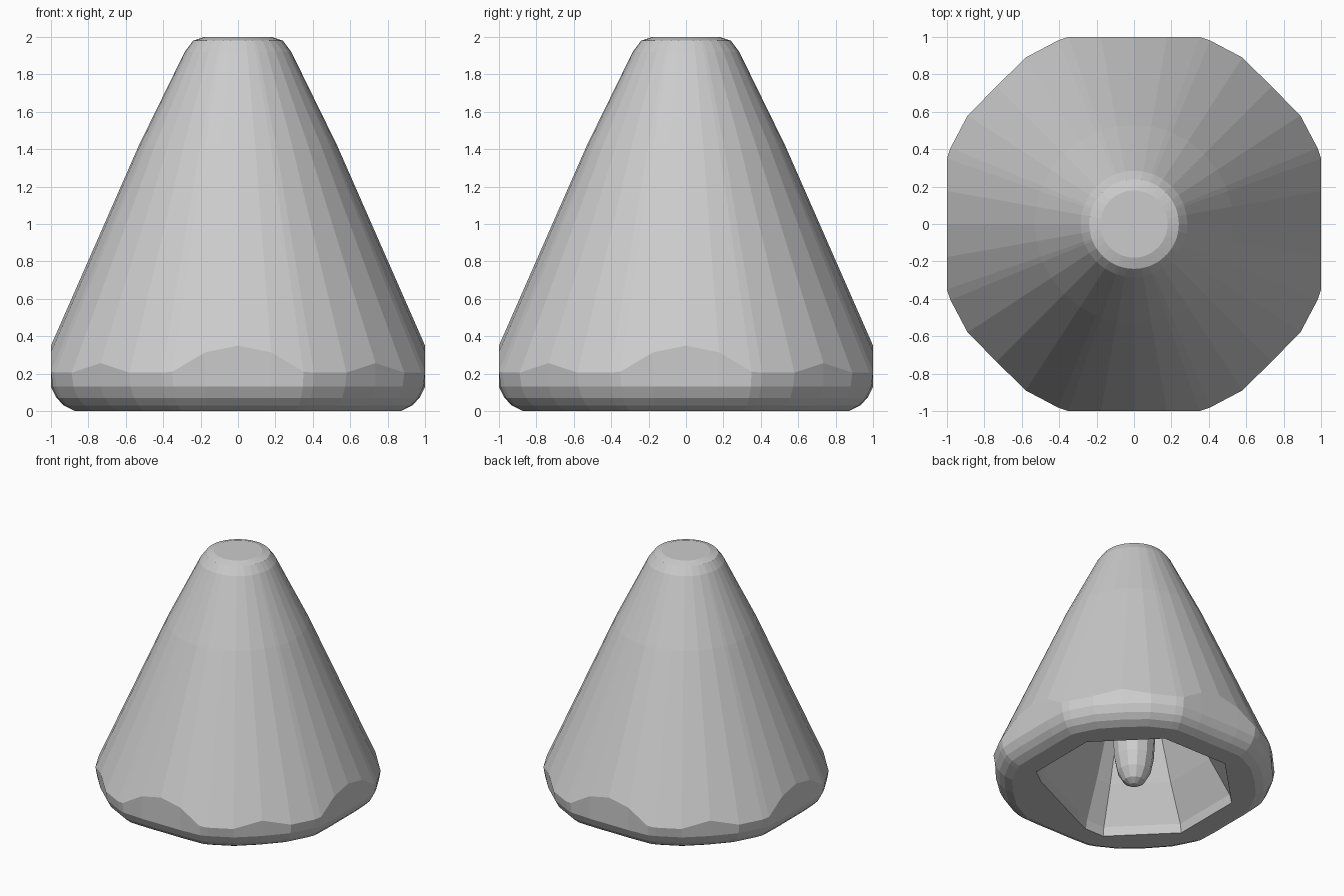
import bpy, bmesh
from math import sin, cos, radians

cube = bpy.data.objects.get("Cube")
if cube:
    bpy.data.objects.remove(cube, do_unlink=True)

grey = bpy.data.materials.new("plain grey")
grey.use_nodes = True
GREY = (0.6, 0.6, 0.6, 1)
grey.diffuse_color = GREY
grey.node_tree.nodes["Principled BSDF"].inputs["Base Color"].default_value = GREY

# Strip directions: mirrored within each quarter so the flats end on a vertex
HALF = [0, 10, 19.3, 22.5, 33.1]
QUARTER = HALF + [45] + [90 - a for a in reversed(HALF[1:])]
ANGLES = [q * 90 + a for q in range(4) for a in QUARTER]


def off_axis(angle, step):
    """Angle to the nearest flat's middle, in radians."""
    return radians((angle + step / 2) % step - step / 2)


def skirt_limit(angle):
    """Radius of the round skirt trimmed by vertical flats."""
    side = 1.0 / cos(off_axis(angle, 90))
    diagonal = 1.04 / cos(off_axis(angle + 45, 90))
    return min(side, diagonal, 1.062)


def hollow_scale(angle):
    """Octagon with one corner cut straight across."""
    octagon = 1 / cos(off_axis(angle, 45))
    across = cos(radians(angle + 65))
    return min(octagon, 0.84 / across) if across > 0 else octagon


def loft(name, columns, angles):
    """Skin equal-length (radius, z) columns around the z axis and cap the ends."""
    bm = bmesh.new()
    rings = []
    for angle, column in zip(angles, columns):
        t = radians(angle)
        rings.append([bm.verts.new((r * cos(t), r * sin(t), z)) for r, z in column])
    for i, a in enumerate(rings):
        b = rings[(i + 1) % len(rings)]
        for j in range(len(a) - 1):
            bm.faces.new((a[j], b[j], b[j + 1], a[j + 1]))
    bm.faces.new([c[0] for c in rings])
    bm.faces.new([c[-1] for c in rings])
    bmesh.ops.recalc_face_normals(bm, faces=bm.faces)
    mesh = bpy.data.meshes.new(name)
    bm.to_mesh(mesh)
    bm.free()
    mesh.materials.append(grey)
    obj = bpy.data.objects.new(name, mesh)
    bpy.context.collection.objects.link(obj)
    return obj


# Bell shell: rounded crown, sloping wall, trimmed skirt, rim and hollow
CROWN = [(0.18, 2.0), (0.24, 1.98), (0.285, 1.92), (0.53, 1.42)]
RIM = [(0, 0.13), (0.03, 0.07), (0.07, 0.03), (0.13, 0)]
HOLLOW = [(0.71, 0), (0.695, 0.07), (0.55, 0.35), (0.1, 1.38)]

columns = []
for angle in ANGLES:
    limit = skirt_limit(angle)
    scale = hollow_scale(angle)
    column = list(CROWN)
    column.append((limit, 0.35 - (limit - 1) / 0.427))
    column += [(min(limit, 1.05) - inset, z) for inset, z in RIM]
    column += [(r * scale, z) for r, z in HOLLOW]
    columns.append(column)
loft("bell_shell", columns, ANGLES)

# Clapper: a tapered rod with a rounded tip, fixed in the top of the hollow
CLAPPER = [(0.03, 0.02), (0.08, 0.05), (0.125, 0.13), (0.15, 0.25), (0.16, 0.42), (0.15, 1.45)]
around = [i * 30 for i in range(12)]
loft("clapper", [CLAPPER] * len(around), around)
